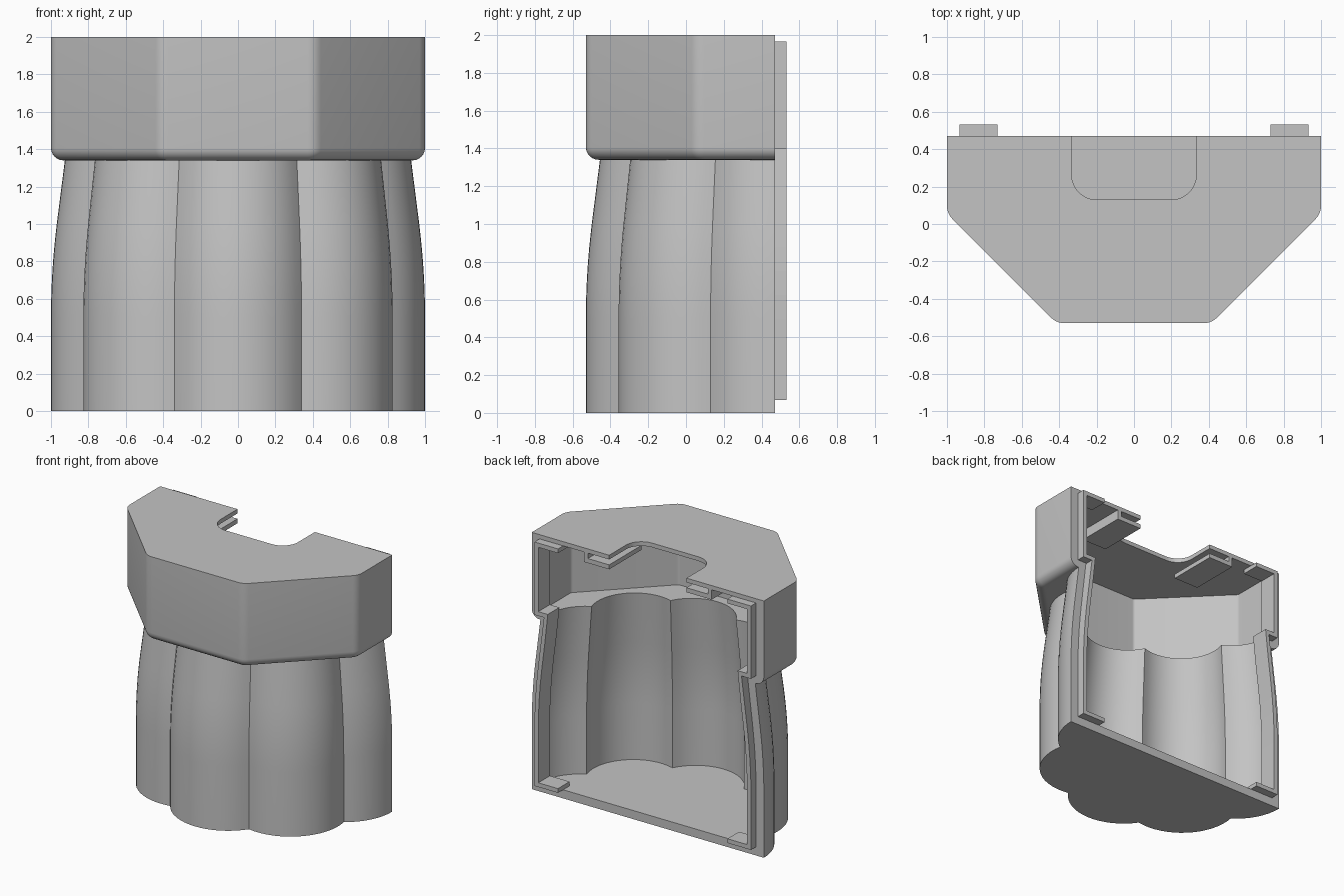
import bpy, bmesh
from math import sin, cos, pi, sqrt, radians

cube = bpy.data.objects.get("Cube")
if cube:
    bpy.data.objects.remove(cube, do_unlink=True)

BACK = 0.47          # y of the open back plane, also the axis of the octagon
WALL = 0.067
THIN = 0.033

grey = bpy.data.materials.new("light_grey")
grey.use_nodes = True
grey.diffuse_color = (0.55, 0.55, 0.55, 1)
grey.node_tree.nodes["Principled BSDF"].inputs["Base Color"].default_value = (0.55, 0.55, 0.55, 1)


def make_object(name, bm):
    bmesh.ops.recalc_face_normals(bm, faces=bm.faces)
    mesh = bpy.data.meshes.new(name)
    bm.to_mesh(mesh)
    bm.free()
    mesh.materials.append(grey)
    obj = bpy.data.objects.new(name, mesh)
    bpy.context.collection.objects.link(obj)
    return obj


def loft(name, rings):
    """Skin closed rings of equal length and cap both ends."""
    bm = bmesh.new()
    rows = [[bm.verts.new(p) for p in ring] for ring in rings]
    n = len(rows[0])
    for low, high in zip(rows, rows[1:]):
        for i in range(n):
            j = (i + 1) % n
            bm.faces.new((low[i], low[j], high[j], high[i]))
    bm.faces.new(rows[0])
    bm.faces.new(rows[-1])
    return make_object(name, bm)


def box(name, low, high):
    (x0, y0, z0), (x1, y1, z1) = low, high
    ring = [(x0, y0), (x1, y0), (x1, y1), (x0, y1)]
    return loft(name, [[(x, y, z) for x, y in ring] for z in (z0, z1)])


def combine(target, tool, operation):
    mod = target.modifiers.new("combine", 'BOOLEAN')
    mod.operation = operation
    mod.solver = 'EXACT'
    mod.object = tool
    bpy.context.view_layer.update()
    graph = bpy.context.evaluated_depsgraph_get()
    mesh = bpy.data.meshes.new_from_object(target.evaluated_get(graph))
    target.modifiers.clear()
    target.data = mesh
    bpy.data.objects.remove(tool, do_unlink=True)


def octagon(apothem, radius, z, steps=5):
    """Octagon with rounded corners."""
    ring = []
    reach = (apothem - radius) / cos(pi / 8)
    for k in range(8):
        mid = pi / 8 + k * pi / 4
        for s in range(steps + 1):
            a = mid + (s / steps - 0.5) * pi / 4
            ring.append((reach * cos(mid) + radius * cos(a),
                         BACK + reach * sin(mid) + radius * sin(a), z))
    return ring


def taper(z):
    """Body scale: straight below, easing inward towards the neck."""
    t = max(0, z - 0.5)
    return 1 - 0.125 * t * t if t < 0.5 else 0.969 - 0.127 * (t - 0.5)


def lobes(inset, z, steps=16):
    """Eight round lobes about the axis."""
    ring = []
    centre, radius = 0.589, 0.411 - inset
    for i in range(8 * steps):
        phi = ((i % steps) / steps - 0.5) * pi / 4
        a = phi + (i // steps) * pi / 4
        d = centre * cos(phi) + sqrt(radius ** 2 - (centre * sin(phi)) ** 2)
        d *= taper(z)
        ring.append((d * cos(a), BACK + d * sin(a), z))
    return ring


# Octagonal head with a rounded lower edge, joined to the lobed body
fillet = [(1 - sin(k * pi / 12), 1 - cos(k * pi / 12)) for k in range(6, -1, -1)]
head_rings = []
for k in range(7):
    drop = WALL * (1 - sin(k * pi / 12))
    rise = WALL * (1 - cos(k * pi / 12))
    head_rings.append(octagon(1 - drop, 0.1 - drop, 1.34 + rise))
head_rings.append(octagon(1, 0.1, 2))
shell = loft("shell", head_rings)
levels = [0, 0.5] + [0.5 + 0.0625 * k for k in range(1, 9)] + [1.2]
combine(shell, loft("body", [lobes(0, z) for z in levels + [1.37]]), 'UNION')

# Hollow both parts
combine(shell, loft("head_hollow", [octagon(1 - WALL, THIN, z) for z in (1.4, 2 - THIN)]),
        'DIFFERENCE')
combine(shell, loft("body_hollow", [lobes(WALL, z) for z in [WALL] + levels[1:] + [1.45]]),
        'DIFFERENCE')

# Open the back
combine(shell, box("back_cutter", (-2, BACK, -1), (2, 3, 3)), 'DIFFERENCE')

# Round-cornered notch in the top plate
notch = [(0.333, 0.7), (-0.333, 0.7)]
for side in (-1, 1):
    for k in range(9):
        a = k * pi / 16 if side < 0 else pi / 2 - k * pi / 16
        notch.append((side * (0.2 + 0.133 * cos(a)), 0.263 - 0.133 * sin(a)))
combine(shell, loft("notch_cutter", [[(x, y, z) for x, y in notch] for z in (1.95, 2.1)]),
        'DIFFERENCE')

bpy.ops.object.select_all(action='DESELECT')
shell.select_set(True)
bpy.context.view_layer.objects.active = shell
bpy.ops.object.shade_smooth_by_angle(angle=radians(25))

# Locating lip inside each side wall, standing proud of the back
heights = [1.4, 1.2, 1.0, 0.875, 0.75, 0.625, 0.5]
edge = 1 - WALL
outer = [(0.73, 2 - THIN), (edge, 2 - THIN), (edge, 1.4)]
outer += [(taper(z) - WALL, z) for z in heights] + [(edge, WALL), (0.73, WALL)]
inner = [(0.73, 2 - 2 * THIN), (edge - THIN, 2 - 2 * THIN), (edge - THIN, 1.4 + THIN)]
inner += [(taper(z) - WALL - THIN, z + (THIN if z == 1.4 else 0)) for z in heights]
inner += [(edge - THIN, WALL + THIN), (0.73, WALL + THIN)]
for name, side in (("left", 1), ("right", -1)):
    rings = []
    for (xo, zo), (xi, zi) in zip(outer, inner):
        rings.append([(side * xo, 0.39, zo), (side * xo, 0.533, zo),
                      (side * xi, 0.533, zi), (side * xi, 0.39, zi)])
    loft(name + "_lip", rings)

    # Slide rail hanging under the top plate beside the notch
    xs = sorted((side * 0.333, side * 0.55))
    box(name + "_rail_floor", (xs[0], 0.07, 1.89), (xs[1], BACK, 1.925))
    xs = sorted((side * 0.517, side * 0.55))
    box(name + "_rail_wall", (xs[0], 0.07, 1.925), (xs[1], BACK, 2 - THIN))
